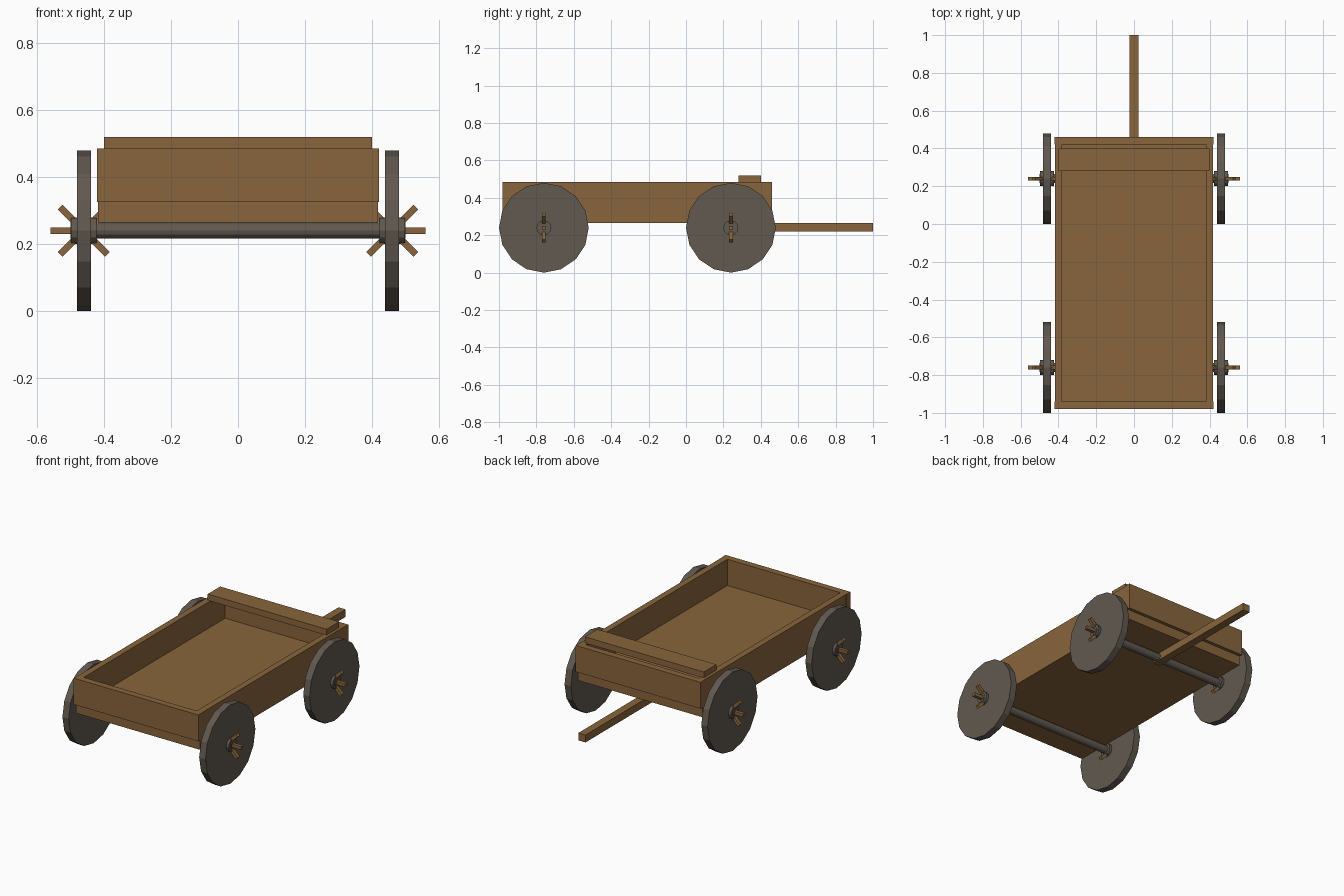
import bpy, math

if "Cube" in bpy.data.objects:
    bpy.data.objects.remove(bpy.data.objects["Cube"])


def material(name, rgb):
    m = bpy.data.materials.new(name)
    m.diffuse_color = (*rgb, 1)
    m.use_nodes = True
    m.node_tree.nodes["Principled BSDF"].inputs["Base Color"].default_value = m.diffuse_color
    return m


wood = material("wood", (0.25, 0.13, 0.045))
dark = material("dark_wood", (0.12, 0.10, 0.08))


def box(name, lo, hi):
    loc = [(a + b) / 2 for a, b in zip(lo, hi)]
    bpy.ops.mesh.primitive_cube_add(size=1, location=loc)
    o = bpy.context.object
    o.name = name
    o.scale = [b - a for a, b in zip(lo, hi)]
    bpy.ops.object.transform_apply(location=False, rotation=False)
    o.data.materials.append(wood)
    return o


def cylinder_x(name, radius, width, loc, sides):
    bpy.ops.mesh.primitive_cylinder_add(vertices=sides, radius=radius, depth=width,
                                        location=loc, rotation=(0, math.pi / 2, 0))
    o = bpy.context.object
    o.name = name
    o.data.materials.append(dark)
    return o


# Bed: floor, side walls running down past it, end walls resting above
box("floor", (-0.40, -0.96, 0.265), (0.40, 0.44, 0.325))
for side, s in (("left", -1), ("right", 1)):
    x0, x1 = sorted((s * 0.38, s * 0.418))
    box(side + "_wall", (x0, -0.96, 0.265), (x1, 0.44, 0.485))
box("front_wall", (-0.42, -0.98, 0.325), (0.42, -0.94, 0.485))
box("back_wall", (-0.42, 0.42, 0.325), (0.42, 0.46, 0.485))

# Bench and draw pole
box("seat", (-0.40, 0.28, 0.482), (0.40, 0.40, 0.52))
box("draw_pole", (-0.024, 0.20, 0.22), (0.024, 1.0, 0.265))

# Axles, wheels, hubs and crossed spokes
for end, y in (("front", -0.76), ("back", 0.24)):
    cylinder_x(end + "_axle", 0.024, 1.0, (0, y, 0.24), 12)
    for side, s in (("left", -1), ("right", 1)):
        tag = end + "_" + side
        centre = (s * 0.46, y, 0.24)
        cylinder_x(tag + "_wheel", 0.24, 0.042, centre, 16)
        cylinder_x(tag + "_hub", 0.04, 0.075, centre, 12)
        for k in range(4):
            spoke = box(tag + "_spoke", (-0.1, -0.01, -0.01), (0.1, 0.01, 0.01))
            spoke.location = centre
            spoke.rotation_euler = (0, k * math.pi / 4, 0)
